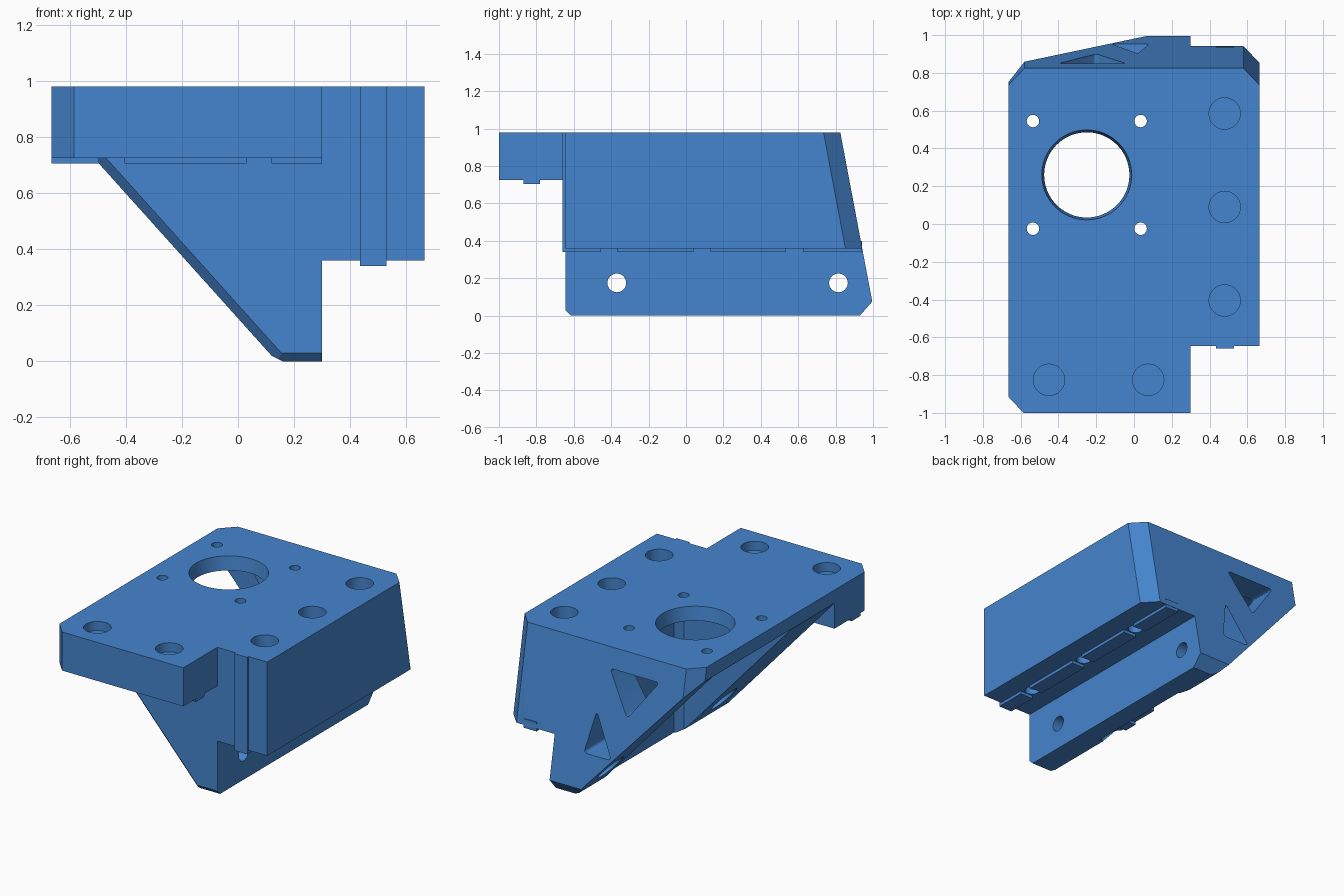
import bpy, bmesh, math
from mathutils import Vector

if "Cube" in bpy.data.objects:
    bpy.data.objects.remove(bpy.data.objects["Cube"])

blue = bpy.data.materials.new("blue_plastic")
blue.diffuse_color = (0.06, 0.235, 0.62, 1)
blue.use_nodes = True
blue.node_tree.nodes["Principled BSDF"].inputs["Base Color"].default_value = blue.diffuse_color


def finish(name, bm):
    bmesh.ops.recalc_face_normals(bm, faces=bm.faces)
    mesh = bpy.data.meshes.new(name)
    bm.to_mesh(mesh)
    bm.free()
    mesh.materials.append(blue)
    obj = bpy.data.objects.new(name, mesh)
    bpy.context.collection.objects.link(obj)
    return obj


def block(name, lo, hi, planes=()):
    """Box trimmed by planes given as (point, outward normal)."""
    bm = bmesh.new()
    bmesh.ops.create_cube(bm, size=1)
    for v in bm.verts:
        v.co = Vector([lo[i] + (v.co[i] + 0.5) * (hi[i] - lo[i]) for i in range(3)])
    for co, no in planes:
        bmesh.ops.bisect_plane(bm, geom=bm.verts[:] + bm.edges[:] + bm.faces[:],
                               plane_co=co, plane_no=no, clear_outer=True)
        bmesh.ops.holes_fill(bm, edges=[e for e in bm.edges if e.is_boundary])
    return finish(name, bm)


def rod(name, start, end, r1, r2=None, sides=48):
    """Cylinder or cone between two points."""
    a, b = Vector(start), Vector(end)
    bm = bmesh.new()
    bmesh.ops.create_cone(bm, cap_ends=True, segments=sides, radius1=r1,
                          radius2=r1 if r2 is None else r2, depth=(b - a).length)
    bm.transform((b - a).to_track_quat('Z', 'Y').to_matrix().to_4x4())
    bmesh.ops.translate(bm, verts=bm.verts, vec=(a + b) / 2)
    return finish(name, bm)


def prism(name, points, y0, y1, radius):
    """XZ outline with rounded corners, extruded along y."""
    bm = bmesh.new()
    face = bm.faces.new([bm.verts.new((x, y0, z)) for x, z in points])
    res = bmesh.ops.extrude_face_region(bm, geom=[face])
    bmesh.ops.translate(bm, vec=(0, y1 - y0, 0),
                        verts=[g for g in res["geom"] if isinstance(g, bmesh.types.BMVert)])
    sides = [e for e in bm.edges if abs(e.verts[0].co.y - e.verts[1].co.y) > 0.01]
    bmesh.ops.bevel(bm, geom=sides, offset=radius, segments=5, profile=0.5, affect='EDGES')
    return finish(name, bm)


def combine(target, others, op):
    for o in others:
        m = target.modifiers.new(o.name, 'BOOLEAN')
        m.object, m.operation, m.solver = o, op, 'EXACT'
    dg = bpy.context.evaluated_depsgraph_get()
    mesh = bpy.data.meshes.new_from_object(target.evaluated_get(dg))
    target.modifiers.clear()
    target.data = mesh
    for o in others:
        bpy.data.objects.remove(o, do_unlink=True)


W, TOP, FRONT = 0.665, 0.98, -0.645
slope = Vector((0, 0.90, 0.17))
back = ((0, 0.825, TOP), slope)
diag = Vector((-0.69, 0, -0.62)).normalized()

# Main housing: sloped back, diagonal underside, chamfered edges
housing = block("motor_bracket", (-W, FRONT, 0), (0.30, 1.1, TOP), [
    back,
    ((-0.5, 0, 0.71), diag),
    ((0, 0.93, 0), (0, 0.08, -0.07)),
    ((0.16, 0, 0), (-0.02, 0, -0.04)),
    ((-0.47, FRONT, 0.725), diag + Vector((0, -1, 0))),
    ((0, FRONT, 0.03), (0, -1, -1)),
    ((-W, 0.735, TOP), (-0.95, 0.90, 0.17)),
])
# Right block resting on the rail, and front mounting block
right_block = block("right_block", (0.1, FRONT, 0.36), (W, 1.1, TOP),
                    [back, ((W, 0.735, TOP), (0.95, 0.90, 0.17))])
front_block = block("front_block", (-W, -1, 0.725), (0.30, -0.6, TOP),
                    [((-W, -0.915, 0), (-0.085, -0.08, 0))])
parts = [right_block, front_block]

# Locating tabs, interrupted at the screws
for y0, y1 in [(-0.66, -0.455), (-0.37, 0.04), (0.13, 0.535), (0.625, 0.94)]:
    parts.append(block("right_tab", (0.435, y0, 0.34), (0.53, y1, 0.40)))
for x0, x1 in [(-W, -0.495), (-0.405, 0.03), (0.12, 0.30)]:
    parts.append(block("front_tab", (x0, -0.87, 0.705), (x1, -0.78, 0.76)))
parts.append(block("upright_tab", (0.435, -0.66, 0.34), (0.53, -0.6, TOP)))
combine(housing, parts, 'UNION')

# Motor pocket with chamfered inner corners, open to the left and below
pocket = block("motor_pocket", (-0.9, -0.16, -0.2), (0.17, 0.67, 0.89), [
    ((0.17, -0.115, 0), (1, -1, 0)), ((0.17, 0.625, 0), (1, 1, 0))])
cuts = [pocket, rod("shaft_hole", (-0.25, 0.26, 0.85), (-0.25, 0.26, 1.0), 0.220, 0.241, 64)]
for sx in (-1, 1):
    for sy in (-1, 1):
        x, y = -0.25 + sx * 0.285, 0.26 + sy * 0.285
        cuts.append(rod("motor_screw", (x, y, 0.8), (x, y, 1.1), 0.033, sides=32))

# Counterbored vertical screws: (x, y, head seat height, underside)
for x, y, seat, low in [(0.48, 0.585, 0.55, 0.3), (0.48, 0.09, 0.55, 0.3),
                        (0.48, -0.405, 0.55, 0.3), (-0.45, -0.825, 0.92, 0.6),
                        (0.075, -0.825, 0.92, 0.6)]:
    cuts.append(rod("head_bore", (x, y, seat), (x, y, 1.1), 0.083))
    cuts.append(rod("screw_bore", (x, y, low), (x, y, seat - 0.01), 0.045))

# Sideways screws into the frame
for y in (-0.37, 0.815):
    cuts.append(rod("side_screw", (-0.3, y, 0.175), (0.5, y, 0.175), 0.05))
    cuts.append(rod("side_head", (-0.4, y, 0.175), (0.11, y, 0.175), 0.083))

# Triangular windows in the back wall
cuts.append(prism("upper_window", [(-0.40, 0.85), (-0.04, 0.85), (-0.20, 0.58)], 0.6, 1.1, 0.025))
cuts.append(prism("lower_window", [(-0.12, 0.30), (0.08, 0.30), (0.02, 0.57)], 0.6, 1.1, 0.025))
combine(housing, cuts, 'DIFFERENCE')

bpy.context.view_layer.objects.active = housing
housing.select_set(True)
bpy.ops.object.shade_smooth_by_angle(angle=math.radians(25))
